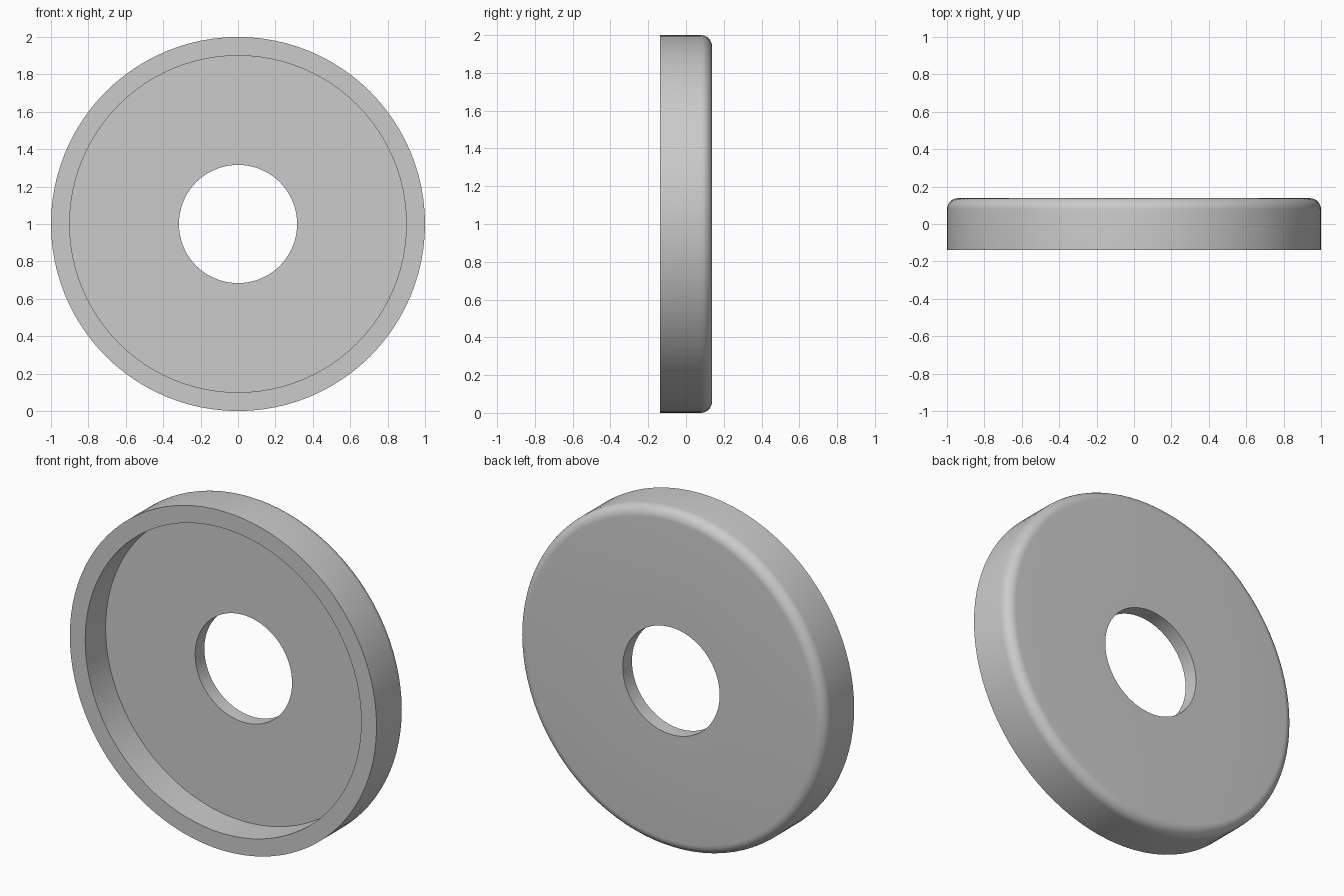
import bpy, bmesh, math

if "Cube" in bpy.data.objects:
    bpy.data.objects.remove(bpy.data.objects["Cube"])

SEGMENTS = 96
OUTER, RECESS, HOLE = 1.0, 0.90, 0.316      # radii
FRONT, FLOOR, BACK = -0.138, 0.052, 0.138   # depths along y
FILLET = 0.06                               # rounded back edge

# Closed cross-section as (radius, y)
profile = [(HOLE, BACK), (HOLE, FLOOR), (RECESS, FLOOR), (RECESS, FRONT), (OUTER, FRONT)]
for i in range(9):
    a = math.pi / 2 * i / 8
    profile.append((OUTER - FILLET + FILLET * math.cos(a),
                    BACK - FILLET + FILLET * math.sin(a)))

# Lathe the cross-section around the y axis
bm = bmesh.new()
rings = []
for s in range(SEGMENTS):
    t = 2 * math.pi * s / SEGMENTS
    rings.append([bm.verts.new((r * math.cos(t), y, 1 + r * math.sin(t))) for r, y in profile])
n = len(profile)
for s in range(SEGMENTS):
    a, b = rings[s], rings[(s + 1) % SEGMENTS]
    for i in range(n):
        j = (i + 1) % n
        bm.faces.new((a[i], a[j], b[j], b[i]))
bmesh.ops.recalc_face_normals(bm, faces=bm.faces)

# Recessed disc with a round centre hole
mesh = bpy.data.meshes.new("recessed_disc")
bm.to_mesh(mesh)
bm.free()
disc = bpy.data.objects.new("recessed_disc", mesh)
bpy.context.collection.objects.link(disc)
bpy.context.view_layer.objects.active = disc
disc.select_set(True)
bpy.ops.object.shade_smooth_by_angle(angle=math.radians(30))
